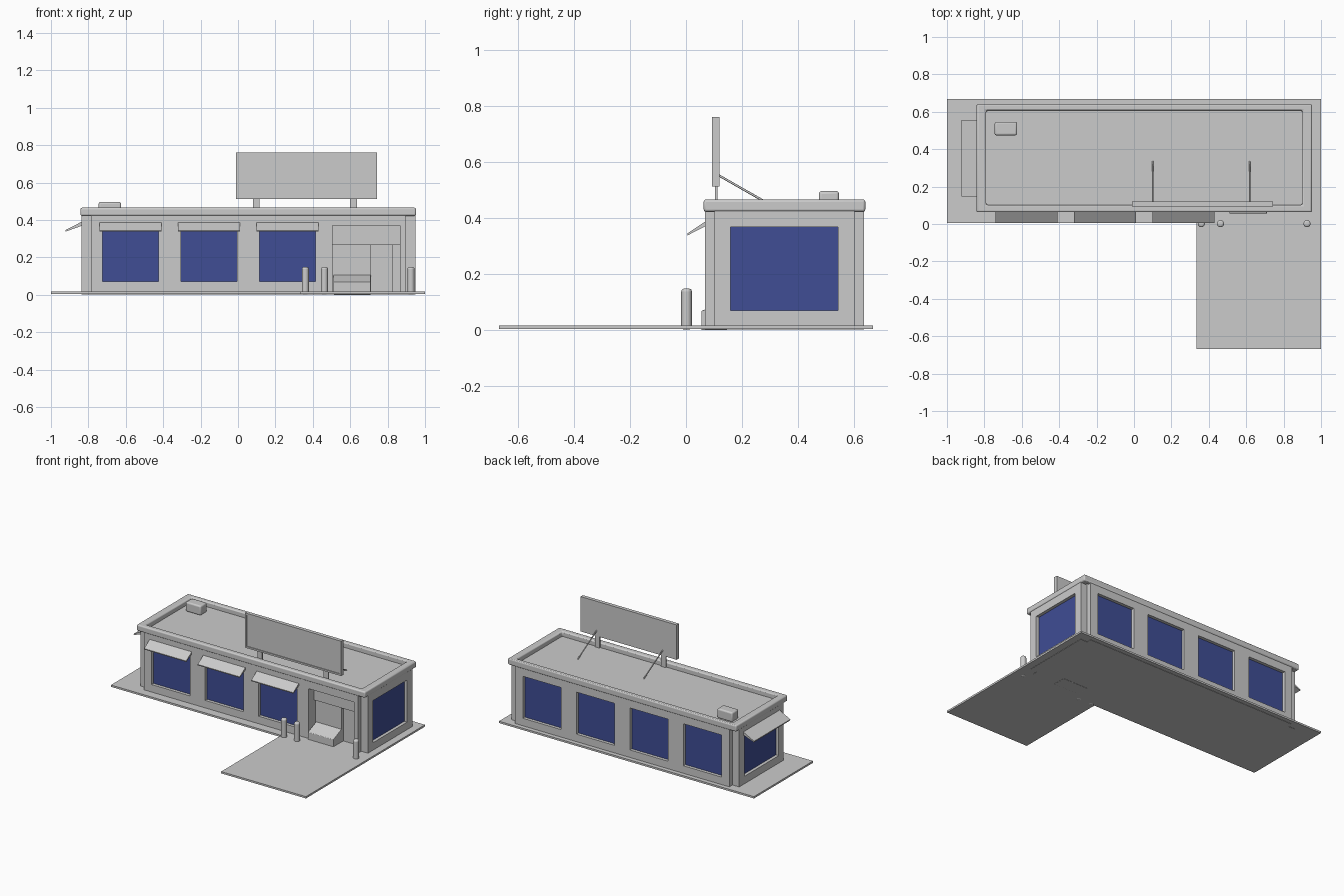
import bpy, bmesh, math
from mathutils import Vector

if "Cube" in bpy.data.objects:
    bpy.data.objects.remove(bpy.data.objects["Cube"])

glass_mat = bpy.data.materials.new("window_blue")
glass_mat.diffuse_color = (0.05, 0.075, 0.30, 1)
glass_mat.use_nodes = True
glass_mat.node_tree.nodes["Principled BSDF"].inputs["Base Color"].default_value = glass_mat.diffuse_color


def link(name, bm, bevel=0, segs=2):
    bmesh.ops.recalc_face_normals(bm, faces=bm.faces)
    me = bpy.data.meshes.new(name)
    bm.to_mesh(me)
    bm.free()
    ob = bpy.data.objects.new(name, me)
    bpy.context.collection.objects.link(ob)
    if bevel:
        m = ob.modifiers.new("bevel", 'BEVEL')
        m.width, m.segments, m.limit_method = bevel, segs, 'ANGLE'
    return ob


def add_box(bm, x, y, z):
    vs = bmesh.ops.create_cube(bm, size=1)["verts"]
    for v in vs:
        v.co = [(a + b) / 2 + c * (b - a) for (a, b), c in zip((x, y, z), v.co)]


def box(name, x, y, z, bevel=0, segs=2):
    bm = bmesh.new()
    add_box(bm, x, y, z)
    return link(name, bm, bevel, segs)


def prism(name, pts, vec, bevel=0):
    bm = bmesh.new()
    f = bm.faces.new([bm.verts.new(p) for p in pts])
    r = bmesh.ops.extrude_face_region(bm, geom=[f])
    bmesh.ops.translate(bm, vec=vec, verts=[g for g in r["geom"] if isinstance(g, bmesh.types.BMVert)])
    return link(name, bm, bevel)


def cut(ob, boxes):
    bm = bmesh.new()
    for b in boxes:
        add_box(bm, *b)
    cutter = link("cutter", bm)
    cutter.hide_render = True
    m = ob.modifiers.new("cut", 'BOOLEAN')
    m.object, m.operation, m.solver = cutter, 'DIFFERENCE', 'EXACT'
    bpy.context.view_layer.objects.active = ob
    bpy.ops.object.modifier_apply(modifier=m.name)
    bpy.data.objects.remove(cutter)


def rod(name, a, b, r, n=8):
    a, b = Vector(a), Vector(b)
    bm = bmesh.new()
    bmesh.ops.create_cone(bm, cap_ends=True, segments=n, radius1=r, radius2=r, depth=(b - a).length)
    rot = (b - a).to_track_quat('Z', 'Y')
    for v in bm.verts:
        v.co = rot @ v.co + (a + b) / 2
    return link(name, bm)


# L-shaped pavement slab
prism("pavement", [(-1, 0.005, .004), (.335, 0.005, .004), (.335, -.667, .004), (1, -.667, .004),
                   (1, .667, .004), (-1, .667, .004)], (0, 0, .013))

# Building body with notched corners
X0, X1, Y0, Y1 = -.838, .948, .067, .636
nx, ny = .053, .035
a, b, c, d = X0 + nx, X1 - nx, Y0 + ny, Y1 - ny
plan = [(a, Y0), (b, Y0), (b, c), (X1, c), (X1, d), (b, d), (b, Y1), (a, Y1), (a, d), (X0, d), (X0, c), (a, c)]
walls = prism("walls", [(x, y, .002) for x, y in plan], (0, 0, .428))

# Window openings and glass
WZ, T = (.07, .368), .028
centres = [-.575, -.155, .265, .685]
cuts, panes = [], []
for cx in centres:
    wx = (cx - .15, cx + .15)
    if cx < .5:
        cuts.append((wx, (Y0 - .05, Y0 + T), WZ))
        panes.append(("front_window", wx, (Y0 + T - .006, Y0 + T + .01), WZ))
    cuts.append((wx, (Y1 - T, Y1 + .05), WZ))
    panes.append(("back_window", wx, (Y1 - T - .01, Y1 - T + .006), WZ))
wy = (.158, .542)
cuts += [((X1 - T, X1 + .05), wy, WZ), ((X0 - .05, X0 + T), wy, WZ)]
panes += [("right_window", (X1 - T - .01, X1 - T + .006), wy, WZ),
          ("left_window", (X0 + T - .006, X0 + T + .01), wy, WZ)]
# Entrance recess, with the door set deeper
cuts.append(((.505, .865), (Y0 - .05, .145), (.017, .37)))
cut(walls, cuts)
cut(walls, [((.712, .825), (.12, .165), (.017, .265))])
for p in panes:
    box(*p).data.materials.append(glass_mat)

# Entrance fittings
box("entrance_header", (.505, .865), (.132, .15), (.265, .37))
prism("entrance_counter", [(.51, .055, 0), (.51, .148, 0), (.51, .148, .108), (.51, .055, .068)],
      (.2, 0, 0), .003)

# Parapet ring around the flat roof
parapet = box("parapet", (-.842, .952), (.063, .64), (.422, .466))
cut(parapet, [((-.79, .9), (.102, .608), (.3, .6))])
m = parapet.modifiers.new("bevel", 'BEVEL')
m.width, m.segments, m.limit_method = .009, 3, 'ANGLE'

# Awnings: thin wedges over front windows and left window
for cx in centres[:3]:
    x = cx - .165
    prism("front_awning", [(x, .068, .387), (x, .005, .345), (x, .006, .338), (x, .068, .37)], (.33, 0, 0))
prism("left_awning", [(-.837, .148, .39), (-.922, .148, .346), (-.921, .148, .338), (-.837, .148, .368)],
      (0, .407, 0))

# Roof sign board with recessed face
sign = box("sign_board", (-.01, .744), (.093, .119), (.513, .76))
cut(sign, [((.002, .732), (.05, .099), (.525, .748))])
for px, bx in ((.098, .1), (.618, .618)):
    box("sign_post", (px - .018, px + .018), (.103, .112), (.425, .52))
    rod("sign_brace", (bx, .117, .552), (bx, .338, .426), .004)

# Roof vent unit
box("roof_unit", (-.745, -.625), (.474, .546), (.428, .496), .01, 3)

# Bollards with rounded tops
for px in (.36, .462, .925):
    bo = rod("bollard", (px, .002, .002), (px, .002, .148), .019, 20)
    m = bo.modifiers.new("bevel", 'BEVEL')
    m.width, m.segments, m.limit_method, m.angle_limit = .01, 3, 'ANGLE', math.radians(60)

# Smooth shading on rounded parts
bpy.ops.object.select_all(action='DESELECT')
for ob in bpy.data.objects:
    if ob.name.startswith(("bollard", "roof_unit", "parapet", "sign_brace")):
        ob.select_set(True)
        bpy.context.view_layer.objects.active = ob
bpy.ops.object.shade_smooth_by_angle(angle=math.radians(48))
